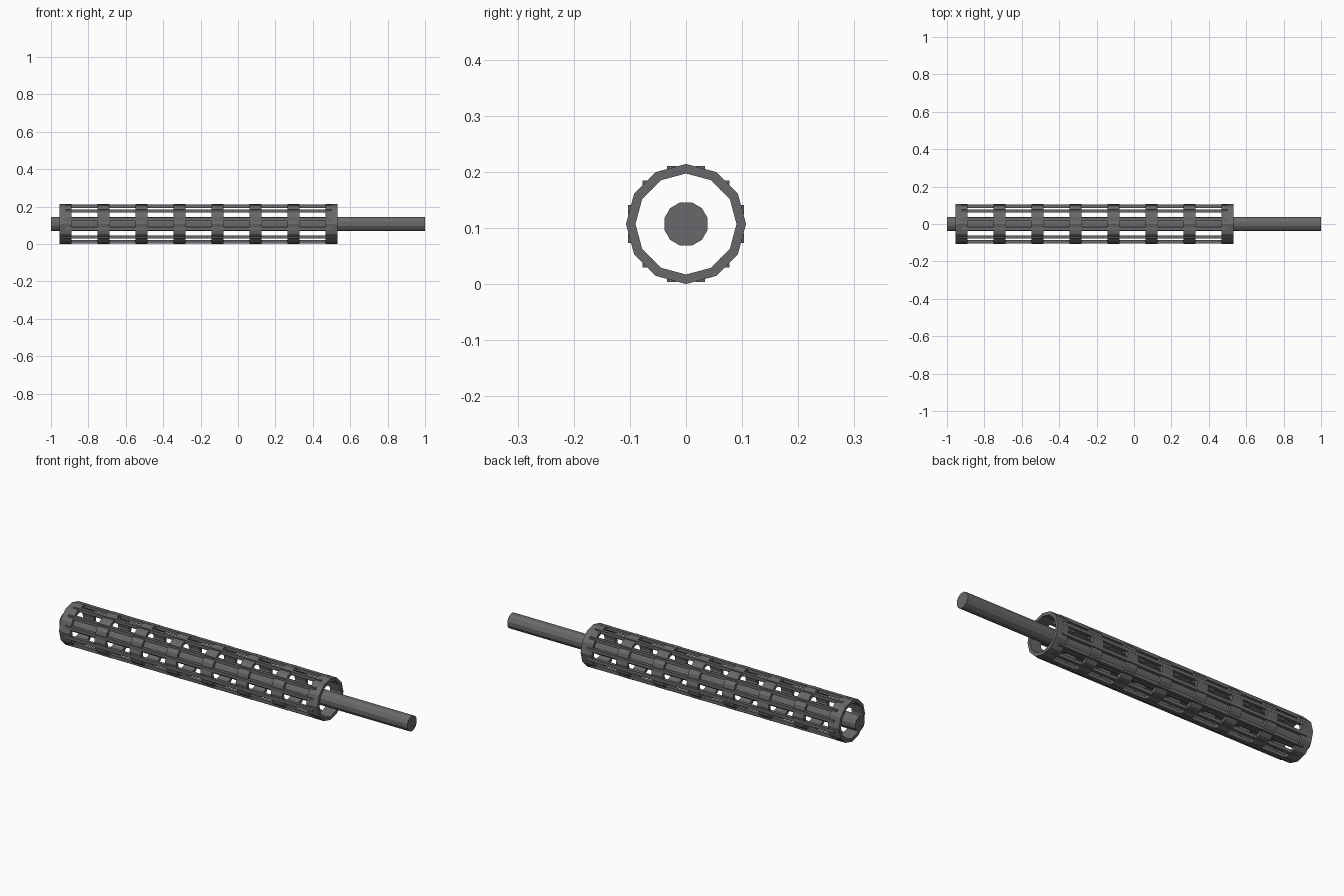
import bpy, bmesh, math
from mathutils import Matrix

cube = bpy.data.objects.get("Cube")
if cube:
    bpy.data.objects.remove(cube)

AXIS_Z = 0.107          # height of the long axis
SIDES = 12
STEP = math.tau / SIDES
RING_OUT, RING_IN, RING_W = 0.107, 0.09, 0.064
RING_COUNT, FIRST, LAST = 8, -0.922, 0.499

metal = bpy.data.materials.new("dark_grey_metal")
metal.use_nodes = True
colour = (0.14, 0.14, 0.145, 1)
metal.diffuse_color = colour
metal.node_tree.nodes["Principled BSDF"].inputs["Base Color"].default_value = colour


def finish(name, bm):
    bmesh.ops.recalc_face_normals(bm, faces=bm.faces)
    mesh = bpy.data.meshes.new(name)
    bm.to_mesh(mesh)
    bm.free()
    mesh.materials.append(metal)
    obj = bpy.data.objects.new(name, mesh)
    obj.location.z = AXIS_Z
    bpy.context.collection.objects.link(obj)
    return obj


def make_ring(name, x):
    # rectangular section swept round the long axis
    bm = bmesh.new()
    section = [(x - RING_W / 2, RING_IN), (x + RING_W / 2, RING_IN),
               (x + RING_W / 2, RING_OUT), (x - RING_W / 2, RING_OUT)]
    loops = [[bm.verts.new((px, r * math.sin(i * STEP), r * math.cos(i * STEP)))
              for px, r in section] for i in range(SIDES)]
    for i, a in enumerate(loops):
        b = loops[(i + 1) % SIDES]
        for j in range(4):
            k = (j + 1) % 4
            bm.faces.new((a[j], a[k], b[k], b[j]))
    finish(name, bm)


def make_bar(name, angle):
    # square bar, kept upright all the way round
    bm = bmesh.new()
    r, width = 0.098, 0.017
    place = Matrix.Translation(((FIRST + LAST) / 2, r * math.sin(angle), r * math.cos(angle)))
    bmesh.ops.create_cube(bm, size=1, matrix=place @ Matrix.Diagonal((LAST - FIRST, width, width, 1)))
    finish(name, bm)


# Central rod
bm = bmesh.new()
turn = Matrix.Rotation(math.pi / 2, 4, "Y") @ Matrix.Rotation(STEP / 2, 4, "Z")
bmesh.ops.create_cone(bm, cap_ends=True, segments=SIDES, radius1=0.04, radius2=0.04,
                      depth=2, matrix=turn)
finish("central_rod", bm)

# Cage rings
for n in range(RING_COUNT):
    make_ring(f"cage_ring_{n + 1}", FIRST + (LAST - FIRST) * n / (RING_COUNT - 1))

# Cage bars
for n in range(SIDES):
    make_bar(f"cage_bar_{n + 1}", (n + 0.5) * STEP)
